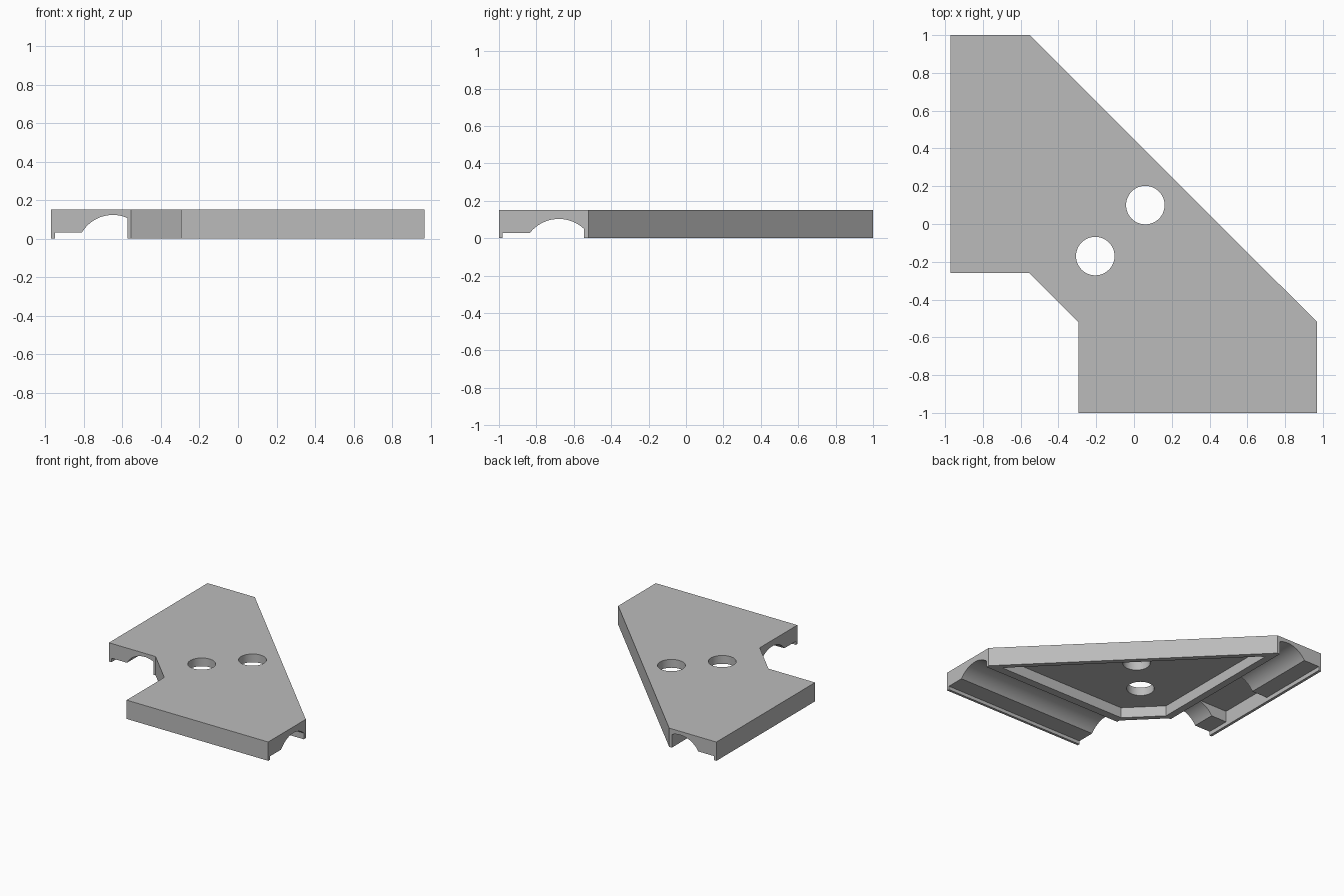
import bpy
import bmesh
from math import sin, cos, asin, pi
from mathutils import Matrix

if "Cube" in bpy.data.objects:
    bpy.data.objects.remove(bpy.data.objects["Cube"], do_unlink=True)

HEIGHT = 0.152
DIAGONAL = 0.45      # outer slanted edge: x + y
NOTCH = -0.815       # inner slanted edge: x + y

grey = bpy.data.materials.new("plain_grey")
grey.use_nodes = True
grey.diffuse_color = (0.5, 0.5, 0.5, 1)
grey.node_tree.nodes["Principled BSDF"].inputs["Base Color"].default_value = (0.5, 0.5, 0.5, 1)


def prism(name, points, low, high, matrix=Matrix()):
    """Extrude a flat outline from low to high, then place it with a matrix."""
    bm = bmesh.new()
    face = bm.faces.new([bm.verts.new((u, v, low)) for u, v in points])
    top = bmesh.ops.extrude_face_region(bm, geom=[face])["geom"]
    bmesh.ops.translate(bm, vec=(0, 0, high - low),
                        verts=[g for g in top if isinstance(g, bmesh.types.BMVert)])
    bmesh.ops.transform(bm, matrix=matrix, verts=bm.verts)
    bmesh.ops.recalc_face_normals(bm, faces=bm.faces)
    mesh = bpy.data.meshes.new(name)
    bm.to_mesh(mesh)
    bm.free()
    mesh.materials.append(grey)
    obj = bpy.data.objects.new(name, mesh)
    bpy.context.collection.objects.link(obj)
    return obj


def channel_profile(lip, shelf, start, end, crown, rise):
    """Cross-section: flat shelf beside the lip, then an arch up to the wall."""
    half = crown - start
    radius = (half ** 2 + (rise - shelf) ** 2) / (2 * (rise - shelf))
    a0, a1 = -asin(half / radius), asin((end - crown) / radius)
    steps = 24
    arch = [(crown + radius * sin(a0 + (a1 - a0) * i / steps),
             rise - radius + radius * cos(a0 + (a1 - a0) * i / steps))
            for i in range(steps + 1)]
    return [(lip, -0.1), (lip, shelf)] + arch + [(end, -0.1)]


def slab(x0, x1, y0, y1):
    return [(x0, y0), (x1, y0), (x1, y1), (x0, y1)]


# Main plate
plate = prism("corner_plate", [
    (-0.972, 1), (-0.972, -0.26), (-0.555, -0.26), (-0.295, -0.52),
    (-0.295, -1), (0.97, -1), (0.97, -0.52), (-0.55, 1)], 0, HEIGHT)

# Arched channels under the two straight legs
along_y = Matrix(((1, 0, 0, 0), (0, 0, 1, 0), (0, 1, 0, 0), (0, 0, 0, 1)))
along_x = Matrix(((0, 0, 1, 0), (1, 0, 0, 0), (0, 1, 0, 0), (0, 0, 0, 1)))
cutters = [
    prism("side_channel", channel_profile(-0.95, 0.033, -0.81, -0.573, -0.65, 0.123),
          -0.5, 1.2, along_y),
    prism("front_channel", channel_profile(-0.98, 0.028, -0.835, -0.545, -0.68, 0.103),
          -0.5, 1.2, along_x),
]

# Box recess in the side channel
cutters.append(prism("side_recess", slab(-0.95, -0.65, -0.07, 0.4), -0.1, 0.1225))

# Central pocket, inset from the slanted edges and channel walls
rim = 0.04
x0, y0 = -0.555 + rim, -0.52 + rim
near, far = NOTCH + rim * 2 ** 0.5, DIAGONAL - rim * 2 ** 0.5
cutters.append(prism("central_pocket", [
    (x0, near - x0), (near - y0, y0), (far - y0, y0), (x0, far - x0)], -0.1, 0.085))

# Two through holes
for x, y in ((0.06, 0.1), (-0.205, -0.17)):
    ring = [(x + 0.102 * cos(2 * pi * i / 48), y + 0.102 * sin(2 * pi * i / 48))
            for i in range(48)]
    cutters.append(prism("screw_hole", ring, -0.2, 0.3))

# Carve the plate
bpy.context.view_layer.objects.active = plate
for cutter in cutters:
    cutter.hide_render = True
    mod = plate.modifiers.new(cutter.name, "BOOLEAN")
    mod.operation = "DIFFERENCE"
    mod.solver = "EXACT"
    mod.object = cutter
    bpy.ops.object.modifier_apply(modifier=mod.name)
    bpy.data.objects.remove(cutter, do_unlink=True)

bpy.ops.object.select_all(action="DESELECT")
plate.select_set(True)
bpy.ops.object.shade_smooth_by_angle(angle=0.5)
